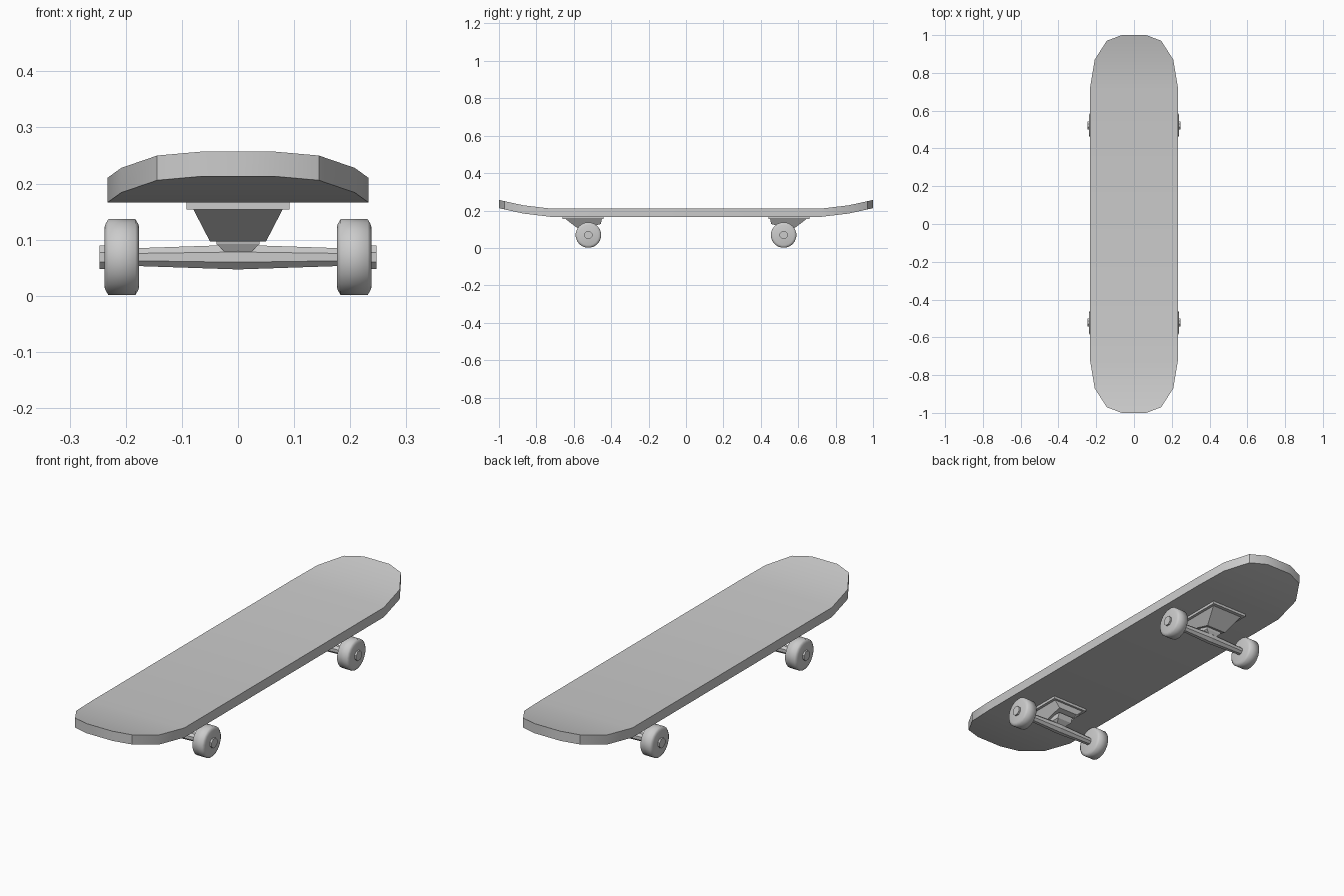
import bpy, bmesh, math
from mathutils import Vector

if "Cube" in bpy.data.objects:
    bpy.data.objects.remove(bpy.data.objects["Cube"])


def finish(bm, name, smooth=None):
    bmesh.ops.recalc_face_normals(bm, faces=bm.faces[:])
    me = bpy.data.meshes.new(name)
    bm.to_mesh(me)
    bm.free()
    ob = bpy.data.objects.new(name, me)
    bpy.context.collection.objects.link(ob)
    if smooth:
        bpy.ops.object.select_all(action='DESELECT')
        ob.select_set(True)
        bpy.context.view_layer.objects.active = ob
        bpy.ops.object.shade_smooth_by_angle(angle=math.radians(smooth))
    return ob


def loft(name, rings, smooth=None):
    """Skin matching closed rings and cap both ends."""
    bm = bmesh.new()
    vs = [[bm.verts.new(p) for p in r] for r in rings]
    n = len(rings[0])
    for a, b in zip(vs, vs[1:]):
        for i in range(n):
            j = (i + 1) % n
            bm.faces.new((a[i], a[j], b[j], b[i]))
    bm.faces.new(vs[0])
    bm.faces.new(vs[-1])
    return finish(bm, name, smooth)


def rect(x, y0, y1, z0, z1=None):
    z1 = z0 if z1 is None else z1
    return [(-x, y0, z0), (x, y0, z0), (x, y1, z1), (-x, y1, z1)]


def lathe(name, profile, y, z, n, smooth=None):
    """Profile of (x, radius) turned around an x-parallel axle."""
    off = math.pi / n
    return loft(name, [[(x, y + r * math.cos(off + i * math.tau / n),
                         z + r * math.sin(off + i * math.tau / n))
                        for i in range(n)] for x, r in profile], smooth)


# Deck: half width and kick height at each station
half = [(0.72, 0.233, 0), (0.87, 0.208, 0.018), (0.97, 0.144, 0.04), (1.0, 0.065, 0.047)]
stations = [(-y, w, k) for y, w, k in reversed(half)] + half
loft("deck", [[(-w, y, 0.166 + k), (w, y, 0.166 + k), (w, y, 0.21 + k), (-w, y, 0.21 + k)]
              for y, w, k in stations], 30)

axle_z = 0.069
for s, end in ((-1, "front"), (1, "back")):
    y = s * 0.522
    # Base plate and tapered truck body
    loft(end + "_base_plate", [rect(0.092, s * 0.66, s * 0.44, z) for z in (0.154, 0.167)])
    loft(end + "_truck_body", [rect(0.08, s * 0.645, s * 0.45, 0.155),
                               rect(0.05, s * 0.568, s * 0.455, 0.097, 0.128)])
    # Neck joining the body to the hanger
    loft(end + "_neck", [rect(0.038, s * 0.555, s * 0.47, 0.115),
                         rect(0.038, s * 0.55, s * 0.48, 0.092),
                         rect(0.02, s * 0.54, s * 0.505, 0.075)])
    # Octagonal hanger, thicker in the middle
    lathe(end + "_hanger", [(-0.2, 0.0165), (0, 0.0238), (0.2, 0.0165)], y, axle_z, 8)
    # Wheels with axle nuts
    for m, side in ((-1, "left"), (1, "right")):
        prof = [(0.176, 0.054), (0.178, 0.06), (0.183, 0.0685), (0.231, 0.0685),
                (0.236, 0.06), (0.238, 0.054)]
        lathe(f"{end}_{side}_wheel", [(m * x, r) for x, r in prof], y, axle_z, 20, 70)
        lathe(f"{end}_{side}_axle_nut", [(m * 0.23, 0.0225), (m * 0.2465, 0.0225)], y, axle_z, 8)
